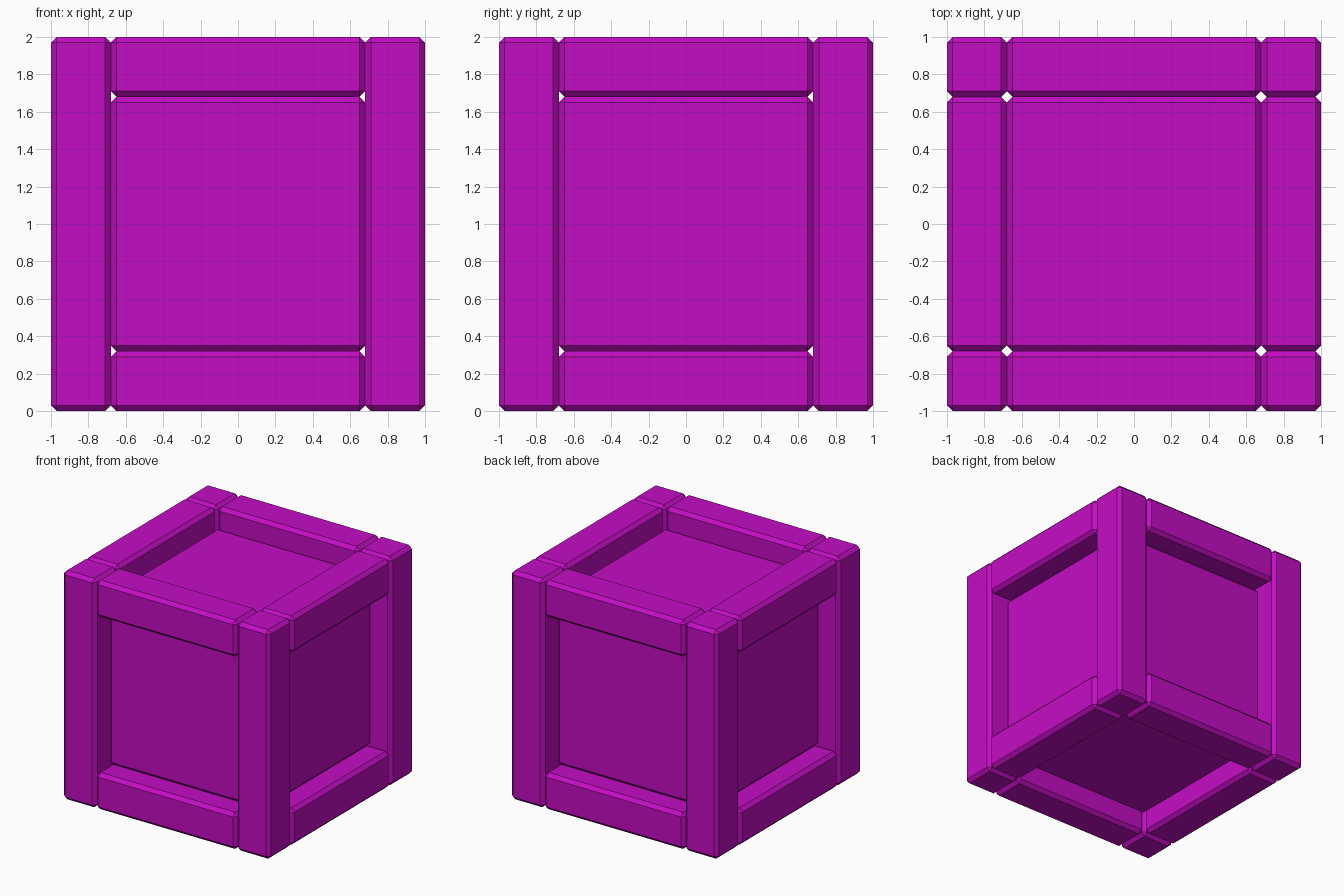
import bpy, bmesh
from mathutils import Matrix, Vector

if "Cube" in bpy.data.objects:
    bpy.data.objects.remove(bpy.data.objects["Cube"])

OUT, IN = 1.0, 0.68          # outer half size, inner edge of the frame
PANEL_FACE = 0.82            # outer face of the recessed panels
BEVEL = 0.03

mat = bpy.data.materials.new("purple")
mat.diffuse_color = (0.55, 0.004, 0.55, 1)
mat.use_nodes = True
mat.node_tree.nodes["Principled BSDF"].inputs["Base Color"].default_value = mat.diffuse_color


def block(name, center, size):
    """Box with chamfered edges; the crate centre sits at z = 1."""
    bm = bmesh.new()
    bmesh.ops.create_cube(bm, size=1, matrix=Matrix.Diagonal((*size, 1)))
    bmesh.ops.bevel(bm, geom=bm.edges[:], offset=BEVEL, segments=1,
                    profile=0.5, affect='EDGES')
    mesh = bpy.data.meshes.new(name)
    bm.to_mesh(mesh)
    bm.free()
    mesh.materials.append(mat)
    ob = bpy.data.objects.new(name, mesh)
    ob.location = Vector(center) + Vector((0, 0, 1))
    bpy.context.collection.objects.link(ob)
    return ob


mid = (OUT + IN) / 2
w = OUT - IN

for a in (-1, 1):
    for b in (-1, 1):
        # full-height corner posts
        block("corner_post", (a * mid, b * mid, 0), (w, w, 2 * OUT))
        # horizontal rails between the posts
        block("rail_x", (0, a * mid, b * mid), (2 * IN, w, w))
        block("rail_y", (a * mid, 0, b * mid), (w, 2 * IN, w))

# recessed panels on all six sides
for axis, label in enumerate(("side", "front_back", "top_bottom")):
    for s in (-1, 1):
        center, size = [0, 0, 0], [2 * IN] * 3
        center[axis] = s * (PANEL_FACE + IN) / 2
        size[axis] = PANEL_FACE - IN
        block(label + "_panel", center, size)
